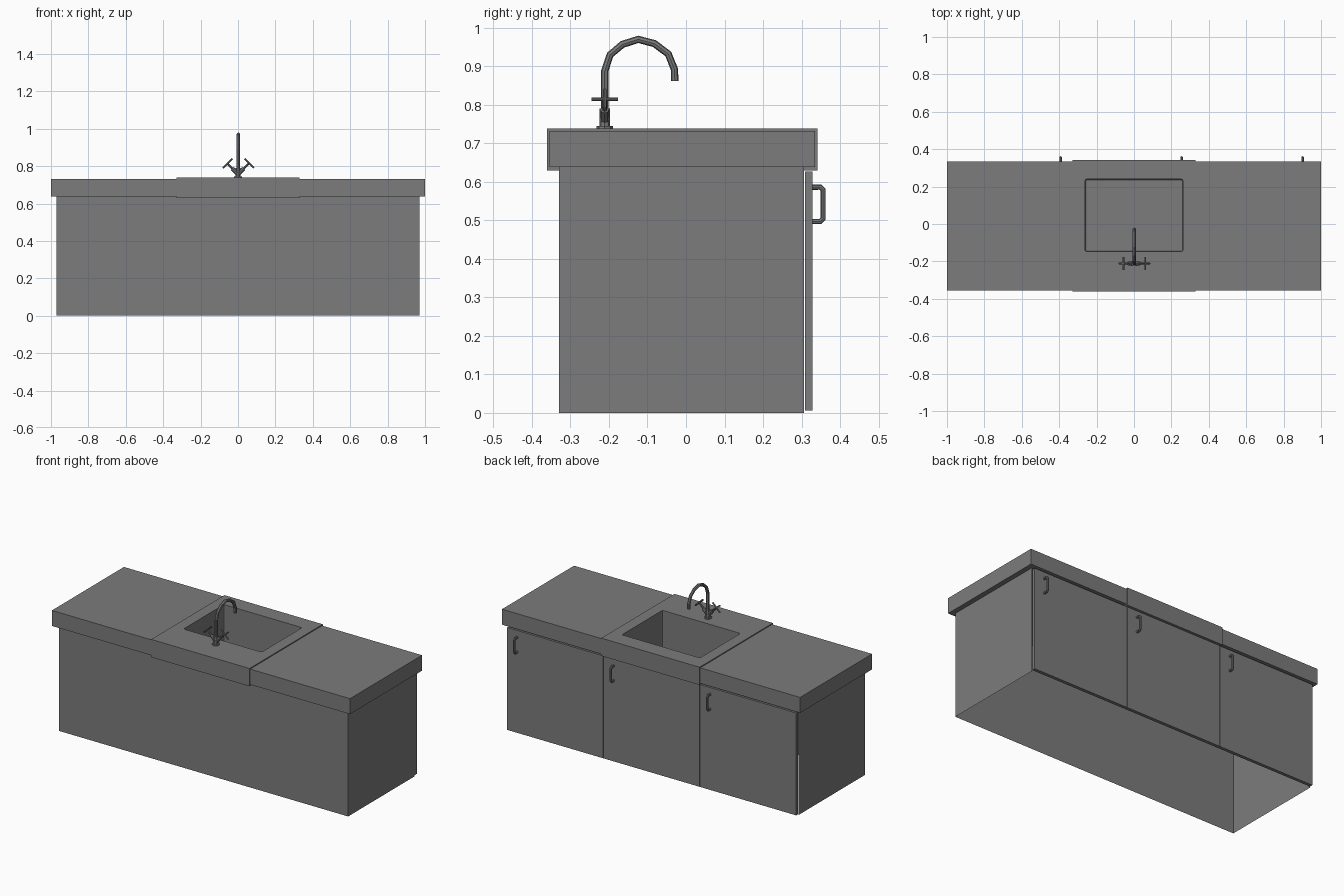
import bpy, bmesh

if "Cube" in bpy.data.objects:
    bpy.data.objects.remove(bpy.data.objects["Cube"])

grey = bpy.data.materials.new("dark_grey")
grey.diffuse_color = (0.2, 0.2, 0.2, 1)
grey.use_nodes = True
grey.node_tree.nodes["Principled BSDF"].inputs["Base Color"].default_value = grey.diffuse_color


def finish(name, bm):
    bmesh.ops.recalc_face_normals(bm, faces=bm.faces)
    mesh = bpy.data.meshes.new(name)
    bm.to_mesh(mesh)
    bm.free()
    mesh.materials.append(grey)
    obj = bpy.data.objects.new(name, mesh)
    bpy.context.collection.objects.link(obj)
    return obj


def box(name, lo, hi):
    bm = bmesh.new()
    bmesh.ops.create_cube(bm, size=1)
    for v in bm.verts:
        v.co = [lo[i] + (v.co[i] + 0.5) * (hi[i] - lo[i]) for i in range(3)]
    return finish(name, bm)


def tube(name, points, radius):
    curve = bpy.data.curves.new(name, 'CURVE')
    curve.dimensions = '3D'
    curve.bevel_depth = radius
    curve.bevel_resolution = 2
    curve.use_fill_caps = True
    curve.materials.append(grey)
    spline = curve.splines.new('POLY')
    spline.points.add(len(points) - 1)
    for p, co in zip(spline.points, points):
        p.co = (*co, 1)
    spline.use_smooth = False
    obj = bpy.data.objects.new(name, curve)
    bpy.context.collection.objects.link(obj)
    return obj


# Cabinet shell: back and two sides, open behind the doors and underneath
bm = bmesh.new()
plan = [(-0.97, 0.306), (-0.97, -0.33), (0.97, -0.33), (0.97, 0.306)]
low = [bm.verts.new((x, y, 0)) for x, y in plan]
top = [bm.verts.new((x, y, 0.639)) for x, y in plan]
for i in range(3):
    bm.faces.new((low[i], low[i + 1], top[i + 1], top[i]))
finish("cabinet_shell", bm)

# Three doors with bar handles
for i in range(3):
    x0 = -0.97 + i * 0.647
    x1 = x0 + 0.646
    box(f"door_{i + 1}", (x0 + 0.001, 0.309, 0.006), (x1 - 0.001, 0.329, 0.627))
    hx = x1 - 0.068
    path = [(0.327, 0.497), (0.349, 0.497), (0.356, 0.504),
            (0.356, 0.579), (0.349, 0.586), (0.327, 0.586)]
    tube(f"door_handle_{i + 1}", [(hx, y, z) for y, z in path], 0.007)

# Worktops either side of the sink
for side, x0, x1 in (("left", -1, -0.325), ("right", 0.325, 1)):
    box(f"worktop_{side}", (x0, -0.355, 0.638), (x1, 0.335, 0.732))

# Sink block and basin lofted from rectangular loops
bm = bmesh.new()
hole = (-0.262, 0.262, -0.148, 0.24)
outer = (-0.33, 0.33, -0.361, 0.341)
under = (-0.29, 0.29, -0.18, 0.27)
loops = []
for (x0, x1, y0, y1), z in ((under, 0.63), (outer, 0.63), (outer, 0.738),
                            (hole, 0.738), (hole, 0.5)):
    loops.append([bm.verts.new(c) for c in
                  ((x0, y0, z), (x1, y0, z), (x1, y1, z), (x0, y1, z))])
for a, b in zip(loops, loops[1:]):
    for i in range(4):
        j = (i + 1) % 4
        bm.faces.new((a[i], a[j], b[j], b[i]))
bm.faces.new(loops[-1])
floor = set(loops[-1])
bmesh.ops.bevel(bm, geom=[e for e in bm.edges if set(e.verts) & floor],
                offset=0.01, segments=2, profile=0.5, affect='EDGES')
finish("sink_basin", bm)

# Tap: flange, column and gooseneck spout
ty = -0.211
tube("tap_flange", [(0, ty, 0.735), (0, ty, 0.745)], 0.021)
tube("tap_column", [(0, ty, 0.74), (0, ty, 0.79)], 0.013)
neck = [(ty, 0.75), (ty, 0.888), (-0.197, 0.93), (-0.165, 0.957), (-0.124, 0.97),
        (-0.082, 0.959), (-0.046, 0.932), (-0.03, 0.892), (-0.029, 0.862)]
tube("tap_spout", [(0.002, y, z) for y, z in neck], 0.0095)

# Two angled tap stems with cross handles
for side, s in (("left", -1), ("right", 1)):
    cx, cz = 0.002 + s * 0.058, 0.815
    tube(f"tap_valve_{side}", [(0, ty, 0.757), (s * 0.03, ty, 0.787)], 0.011)
    tube(f"tap_stem_{side}", [(s * 0.02, ty, 0.777), (s * 0.06, ty, 0.817)], 0.006)
    tube(f"tap_cross_a_{side}", [(cx, ty - 0.035, cz), (cx, ty + 0.035, cz)], 0.0045)
    tube(f"tap_cross_b_{side}", [(cx + s * 0.025, ty, cz - 0.025),
                                 (cx - s * 0.025, ty, cz + 0.025)], 0.0045)
